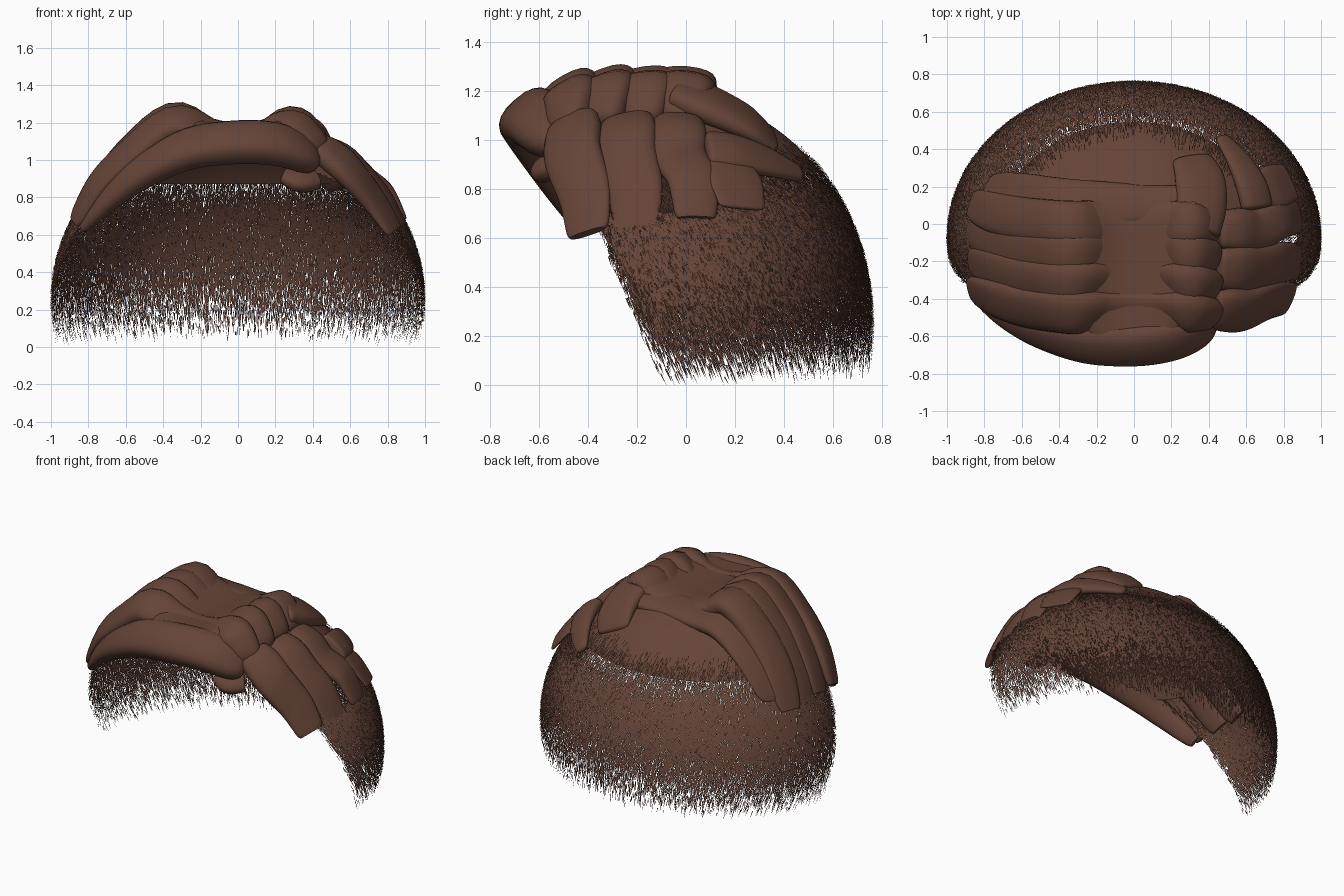
import bpy, math, random
from mathutils import Vector

if "Cube" in bpy.data.objects:
    bpy.data.objects.remove(bpy.data.objects["Cube"])

random.seed(4)
C = Vector((0, -0.07, 0.25))          # centre of the skull ellipsoid
R = Vector((0.985, 0.82, 0.94))       # its radii

brown = bpy.data.materials.new("brown_hair")
brown.diffuse_color = (0.13, 0.058, 0.04, 1)
brown.use_nodes = True
brown.node_tree.nodes["Principled BSDF"].inputs["Base Color"].default_value = brown.diffuse_color


def make(name, verts, faces, smooth=True):
    me = bpy.data.meshes.new(name)
    me.from_pydata(verts, [], faces)
    me.materials.append(brown)
    ob = bpy.data.objects.new(name, me)
    bpy.context.collection.objects.link(ob)
    if smooth:
        me.polygons.foreach_set("use_smooth", [True] * len(me.polygons))
    return ob


def normal_at(p):
    d = p - C
    return Vector((d.x / R.x ** 2, d.y / R.y ** 2, d.z / R.z ** 2)).normalized()


def catmull(vals, t):
    n = len(vals) - 1
    i = min(int(t * n), n - 1)
    f = t * n - i
    a, b, c, d = (vals[max(0, min(n, j))] for j in (i - 1, i, i + 1, i + 2))
    return 0.5 * (2 * b + (c - a) * f + (2 * a - 5 * b + 4 * c - d) * f * f
                  + (3 * b - a - 3 * c + d) * f ** 3)


def lock(name, pts, widths, thick, blunt=(0.75, 0.3)):
    """Flattened strand swept along a path, lying on the skull."""
    pts = [Vector(p) for p in pts]
    n, ring = 40, 20
    verts, faces = [], []
    for i in range(n + 1):
        t = i / n
        p = catmull(pts, t)
        tan = (catmull(pts, min(1, t + .01)) - catmull(pts, max(0, t - .01))).normalized()
        side = tan.cross(normal_at(p)).normalized()
        up = side.cross(tan)
        # rounded ends
        k = 1
        for dist, b in ((t, blunt[0]), (1 - t, blunt[1])):
            if dist < 0.09:
                k *= b + (1 - b) * math.sqrt(1 - (1 - dist / 0.09) ** 2)
        w, h = catmull(widths, t) * k, catmull(thick, t) * k
        for j in range(ring):
            a = 2 * math.pi * j / ring
            c, s = math.cos(a), math.sin(a)
            verts.append(p + side * w * math.copysign(abs(c) ** .8, c)
                         + up * h * math.copysign(abs(s) ** .8, s))
    for i in range(n):
        for j in range(ring):
            k = (j + 1) % ring
            faces.append((i * ring + j, i * ring + k, (i + 1) * ring + k, (i + 1) * ring + j))
    faces.append(tuple(reversed(range(ring))))
    faces.append(tuple(n * ring + j for j in range(ring)))
    ob = make(name, verts, faces)
    bpy.ops.object.select_all(action='DESELECT')
    ob.select_set(True)
    bpy.context.view_layer.objects.active = ob
    bpy.ops.object.mode_set(mode='EDIT')
    bpy.ops.mesh.select_all(action='SELECT')
    bpy.ops.mesh.normals_make_consistent(inside=False)
    bpy.ops.object.mode_set(mode='OBJECT')
    bpy.ops.object.shade_smooth_by_angle(angle=math.radians(50))


def hairline(z):
    """Front limit of the hair at a given height."""
    return -0.33 + (0.62 - z) * (0.39 if z < 0.62 else 0.62)


# cap: smooth dome above the stubble
seg, rows = 144, 40
verts, faces = [C + Vector((0, 0, R.z))], []
for i in range(1, rows + 1):
    z = math.cos(i / rows * math.acos(0.66))
    r = math.sqrt(1 - z * z)
    for j in range(seg):
        a = 2 * math.pi * j / seg
        verts.append(C + Vector((R.x * r * math.cos(a), R.y * r * math.sin(a), R.z * z)))
for i in range(rows):
    for j in range(seg):
        k = (j + 1) % seg
        lo = 1 + i * seg
        f = (0, lo + j, lo + k) if i == 0 else (lo - seg + j, lo + j, lo + k, lo - seg + k)
        mid = sum((verts[v] for v in f), Vector()) / len(f)
        if mid.y > hairline(mid.z):
            faces.append(f)
make("scalp_cap", verts, faces)

# stubble: fine slivers combed down and back, thinning at both ends
verts, faces = [], []
for _ in range(190000):
    z = random.uniform(0.0, 1.0)
    a = random.uniform(-0.25 * math.pi, 1.25 * math.pi)
    q = (z - C.z) / R.z
    r = math.sqrt(1 - q * q)
    p = C + Vector((R.x * r * math.cos(a), R.y * r * math.sin(a), z - C.z))
    low = 0.02 + 0.05 * max(0, p.y)
    density = min(1, max(0, (z - low) / 0.5)) ** 1.3
    if z > 0.72:
        density *= max(0, (1.0 - z) / 0.28) ** 1.5
    if z > 0.7 and p.y < 0.12:        # kept clear under the long locks
        density *= 0.15
    if p.y < hairline(z) + random.uniform(-0.02, 0.06) or random.random() > density:
        continue
    nrm = normal_at(p)
    comb = Vector((random.uniform(-.12, .12), 0.42, -1))
    comb = (comb - nrm * comb.dot(nrm)).normalized()
    side = comb.cross(nrm) * random.uniform(0.0016, 0.0032)
    p += nrm * random.uniform(0.002, 0.014)
    tip = p + comb * random.uniform(0.03, 0.06) + nrm * 0.006
    tip.z = max(0, tip.z)
    b = len(verts)
    verts += [p - side, p + side, tip]
    faces.append((b, b + 2, b + 1) if (tip - p).cross(side).dot(nrm) < 0 else (b, b + 1, b + 2))
make("stubble", verts, faces, smooth=False)


def peak(y):
    return 1.31 - 0.5 * max(0, -0.2 - y) ** 2


# swept bands across the top, from the low left side to the right crest
for i, (yl, yt) in enumerate([(.11, .0), (-.04, -.16), (-.20, -.32), (-.35, -.47)]):
    ym, pk = yl * .55 + yt * .45, peak(yt)
    end = .018 if i == 0 else .03
    lock(f"top_band_{i + 1}",
         [(-.87, yl, .67), (-.745, ym, .88), (-.57, yt * .8 + yl * .2, pk - .235),
          (-.345, yt, pk - .075), (-.16, yt, 1.13), (0, yt, 1.105), (.16, yt, 1.125),
          (.29, yt, pk - .095), (.38, yt - .01, pk - .16), (.43, yt - .02, pk - .25)],
         [.09, .11, .12, .125, .13, .13, .13, .12, .10, .09],
         [end, .04, .06, .07, .065, .065, .065, .07, .065, .06])

# smooth channel pressed into the middle of the top
nx, ny = 28, 36
verts, faces = [], []
for i in range(ny + 1):
    v = i / ny
    y = -0.66 + 0.78 * v
    half = 0.22 + 0.11 * min(1, v * 2.2)
    for j in range(nx + 1):
        u = -1 + 2 * j / nx
        z = 1.192 + (peak(y) - 1.215) * (u * half / .31) ** 2
        z -= 0.04 * abs(2 * v - 1) ** 10 * (1 if v > .5 else .3) + 0.035 * abs(u) ** 8
        verts.append(Vector((half * u, y, z)))
for i in range(ny):
    for j in range(nx):
        a = i * (nx + 1) + j
        faces.append((a, a + 1, a + nx + 2, a + nx + 1))
make("top_channel", verts, faces)

# front roll arching over the forehead, with a small curl beneath its end
lock("front_roll",
     [(-.83, -.40, .64), (-.68, -.50, .80), (-.5, -.575, .94), (-.26, -.63, 1.06),
      (0, -.64, 1.095), (.2, -.61, 1.085), (.33, -.56, 1.04), (.41, -.50, .99)],
     [.05, .075, .10, .125, .13, .13, .12, .09],
     [.03, .05, .07, .085, .09, .09, .08, .06])
lock("front_curl", [(.24, -.56, .92), (.33, -.57, .89), (.42, -.52, .90)],
     [.05, .07, .06], [.03, .045, .04], (.3, .3))

# side locks hanging on the right: top y, bottom y, bottom z, half width, bulge
for i, (yt, yb, zb, w, dx) in enumerate([(-.46, -.40, .62, .125, 0), (-.24, -.20, .64, .125, .05),
                                         (-.03, .04, .68, .115, .055)]):
    lock(f"side_lock_{i + 1}",
         [(.835 + dx * .8, yb, zb), (.73 + dx, yb * .8 + yt * .2, zb + .16), (.6 + dx, yt, .935),
          (.5 + dx, yt, 1.025), (.42 + dx * .5, yt, 1.075)],
         [w * .75, w * .92, w, w, w * .85], [.022, .04, .055, .06, .05], (.85, .4))
lock("side_lock_back", [(.84, .23, .72), (.75, .2, .84), (.65, .16, .93)],
     [.10, .12, .09], [.012, .022, .03], (.5, .4))
lock("side_sweep", [(.46, .47, .86), (.56, .34, .91), (.63, .2, .945), (.66, .08, .96)],
     [.04, .08, .10, .10], [.02, .03, .045, .045], (.3, .5))

# crown locks behind the channel
lock("crown_left", [(-.80, .19, .75), (-.64, .16, .96), (-.4, .12, 1.12), (-.15, .11, 1.14),
                    (.1, .1, 1.14), (.3, .1, 1.14)],
     [.09, .12, .13, .12, .11, .11], [.012, .025, .05, .045, .04, .05], (.3, .4))
lock("crown_right", [(.30, .36, .99), (.35, .25, 1.07), (.36, .1, 1.14), (.33, -.04, 1.20)],
     [.11, .14, .14, .13], [.025, .045, .06, .06], (.3, .4))
